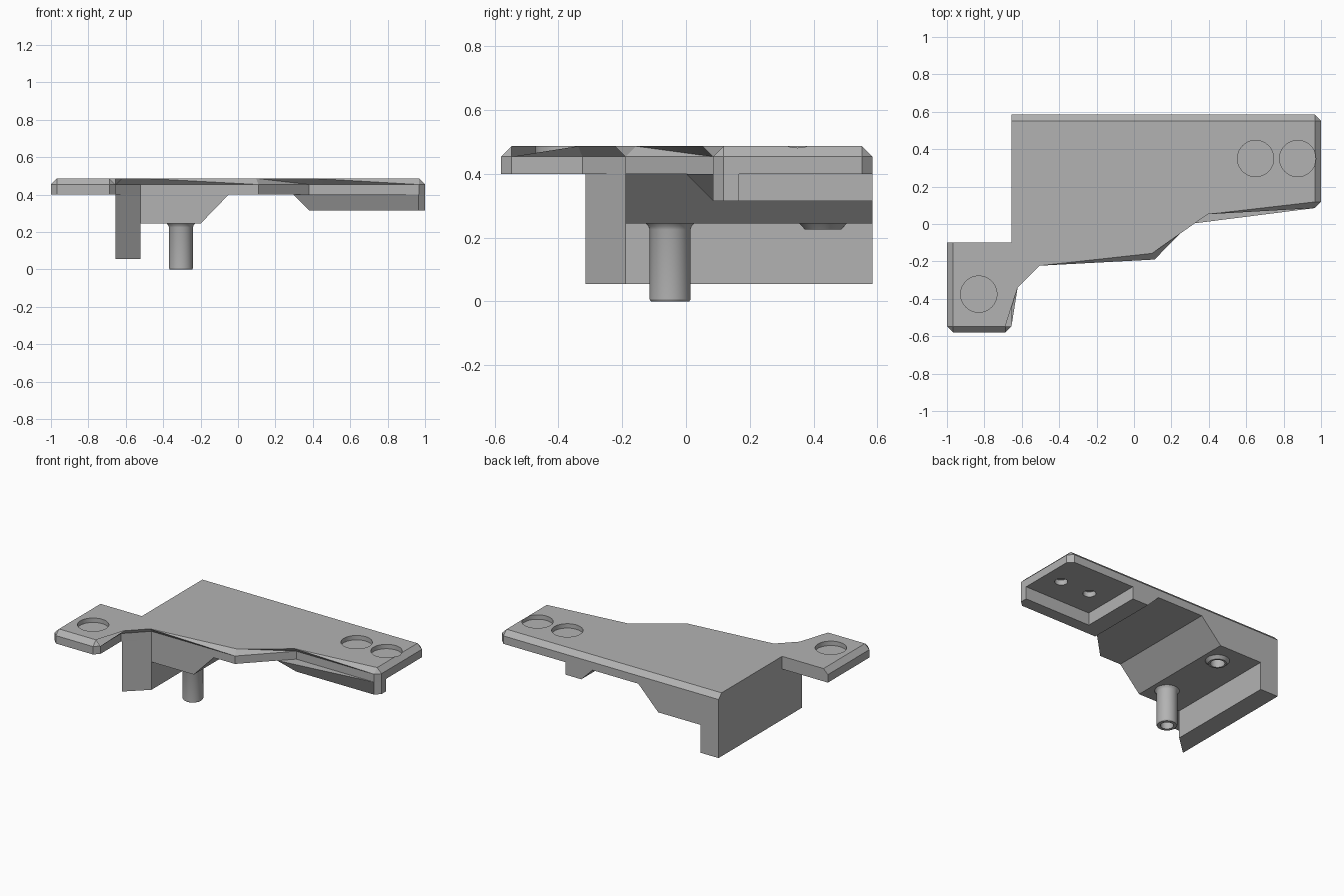
import bpy, bmesh, math
from mathutils import Matrix, Vector

old = bpy.data.objects.get("Cube")
if old:
    bpy.data.objects.remove(old, do_unlink=True)

GREY = (0.45, 0.45, 0.45, 1)
grey = bpy.data.materials.new("plain grey")
grey.use_nodes = True
grey.diffuse_color = GREY
grey.node_tree.nodes["Principled BSDF"].inputs["Base Color"].default_value = GREY

BACK, TOP, UNDER, BEVEL = 0.585, 0.487, 0.40, 0.033


def make(name, bm):
    bmesh.ops.recalc_face_normals(bm, faces=bm.faces)
    mesh = bpy.data.meshes.new(name)
    bm.to_mesh(mesh)
    bm.free()
    mesh.materials.append(grey)
    ob = bpy.data.objects.new(name, mesh)
    bpy.context.collection.objects.link(ob)
    return ob


def prism(lower, upper, z0, z1):
    """Solid between two outlines with the same number of points."""
    bm = bmesh.new()
    a = [bm.verts.new((x, y, z0)) for x, y in lower]
    b = [bm.verts.new((x, y, z1)) for x, y in upper]
    n = len(a)
    bm.faces.new(a[::-1])
    bm.faces.new(b)
    for i in range(n):
        j = (i + 1) % n
        bm.faces.new((a[i], a[j], b[j], b[i]))
    return bm


def lathe(name, profile, x, y):
    """Revolve (radius, height) points about a vertical axis."""
    bm = bmesh.new()
    vs = [bm.verts.new((x + r, y, z)) for r, z in profile]
    es = [bm.edges.new(p) for p in zip(vs, vs[1:])]
    bmesh.ops.spin(bm, geom=vs + es, cent=(x, y, 0), axis=(0, 0, 1),
                   angle=math.tau, steps=48, use_duplicate=False)
    bmesh.ops.remove_doubles(bm, verts=bm.verts, dist=0.0001)
    return make(name, bm)


def cut(ob, holes):
    """Remove vertical round holes given as (x, y, radius, z0, z1)."""
    bm = bmesh.new()
    for x, y, r, z0, z1 in holes:
        bmesh.ops.create_cone(bm, cap_ends=True, segments=48, radius1=r, radius2=r,
                              depth=z1 - z0,
                              matrix=Matrix.Translation((x, y, (z0 + z1) / 2)))
    cutter = make("hole_cutter", bm)
    cutter.hide_render = True
    mod = ob.modifiers.new("holes", "BOOLEAN")
    mod.operation, mod.solver, mod.object = "DIFFERENCE", "EXACT", cutter
    bpy.context.view_layer.objects.active = ob
    bpy.ops.object.modifier_apply(modifier=mod.name)
    bpy.data.objects.remove(cutter, do_unlink=True)


# Top plate with bevelled rim and corners; the inner notch edges stay sharp
outline = [(-1, -0.1), (-1, -0.58), (-0.655, -0.58), (-0.655, -0.325), (-0.52, -0.19),
           (0.11, -0.19), (0.38, 0.085), (1, 0.085), (1, BACK), (-0.655, BACK),
           (-0.655, -0.1)]
bm = prism(outline, outline, UNDER, TOP)
corners = [Vector(outline[i]) for i in (1, 2, 7, 8)]
edges = []
for e in bm.edges:
    p, q = (v.co for v in e.verts)
    if abs(p.z - q.z) > 0.01:
        chosen = any((p.xy - c).length < 0.001 for c in corners)
    else:
        mid = (p + q) / 2
        inner_side = abs(mid.x + 0.655) < 0.001 and mid.y > -0.1
        inner_back = abs(p.y + 0.1) < 0.001 and abs(q.y + 0.1) < 0.001
        chosen = mid.z > UNDER + 0.01 and not (inner_side or inner_back)
    if chosen:
        edges.append(e)
bmesh.ops.bevel(bm, geom=edges, offset=BEVEL, offset_type="OFFSET", segments=1,
                profile=0.5, affect="EDGES")
plate = make("top_plate", bm)

# Shallow round recesses above, small blind holes beneath
spots = [(0.65, 0.35), (0.875, 0.35), (-0.83, -0.375)]
cut(plate, [(x, y, 0.097, TOP - 0.03, TOP + 0.1) for x, y in spots]
    + [(x, y, 0.04, UNDER - 0.1, UNDER + 0.035) for x, y in spots])

# Tall side wall
wall = [(-0.655, -0.315), (-0.52, -0.19), (-0.52, BACK), (-0.655, BACK)]
side_wall = make("side_wall", prism(wall, wall, 0.055, UNDER))


# Lower block with a sloped end
def block_outline(end):
    return [(-0.52, -0.19), (end, -0.19), (end, BACK), (-0.52, BACK)]


block = make("lower_block", prism(block_outline(-0.2), block_outline(-0.05), 0.245, UNDER))

# L-shaped rib under the far end, sloped on its inner side
rib = [(0.965, 0.085), (1, 0.118), (1, 0.166), (0.5, 0.166), (0.5, BACK)]
end_rib = make("end_rib", prism([(0.38, 0.085)] + rib + [(0.38, BACK)],
                                [(0.295, 0)] + rib + [(0.295, BACK)], 0.315, UNDER))

# Hollow pin and short hollow boss under the block
PIN_X, PIN_Y, BOSS_Y = -0.305, -0.05, 0.43
pin = lathe("hollow_pin", [(0.076, 0.245), (0.068, 0.236), (0.064, 0.225), (0.064, 0.006),
                           (0.06, 0), (0.04, 0), (0.04, 0.2), (0, 0.2)], PIN_X, PIN_Y)
boss = lathe("screw_boss", [(0.075, 0.245), (0.068, 0.238), (0.057, 0.225),
                            (0.045, 0.225), (0.045, 0.246)], PIN_X, BOSS_Y)
cut(block, [(PIN_X, BOSS_Y, 0.045, 0.2, 0.36)])

# Smooth the round walls and keep hard edges crisp
bpy.ops.object.select_all(action="DESELECT")
for ob in (plate, block, pin, boss):
    ob.select_set(True)
bpy.context.view_layer.objects.active = plate
bpy.ops.object.shade_smooth_by_angle(angle=math.radians(25))
